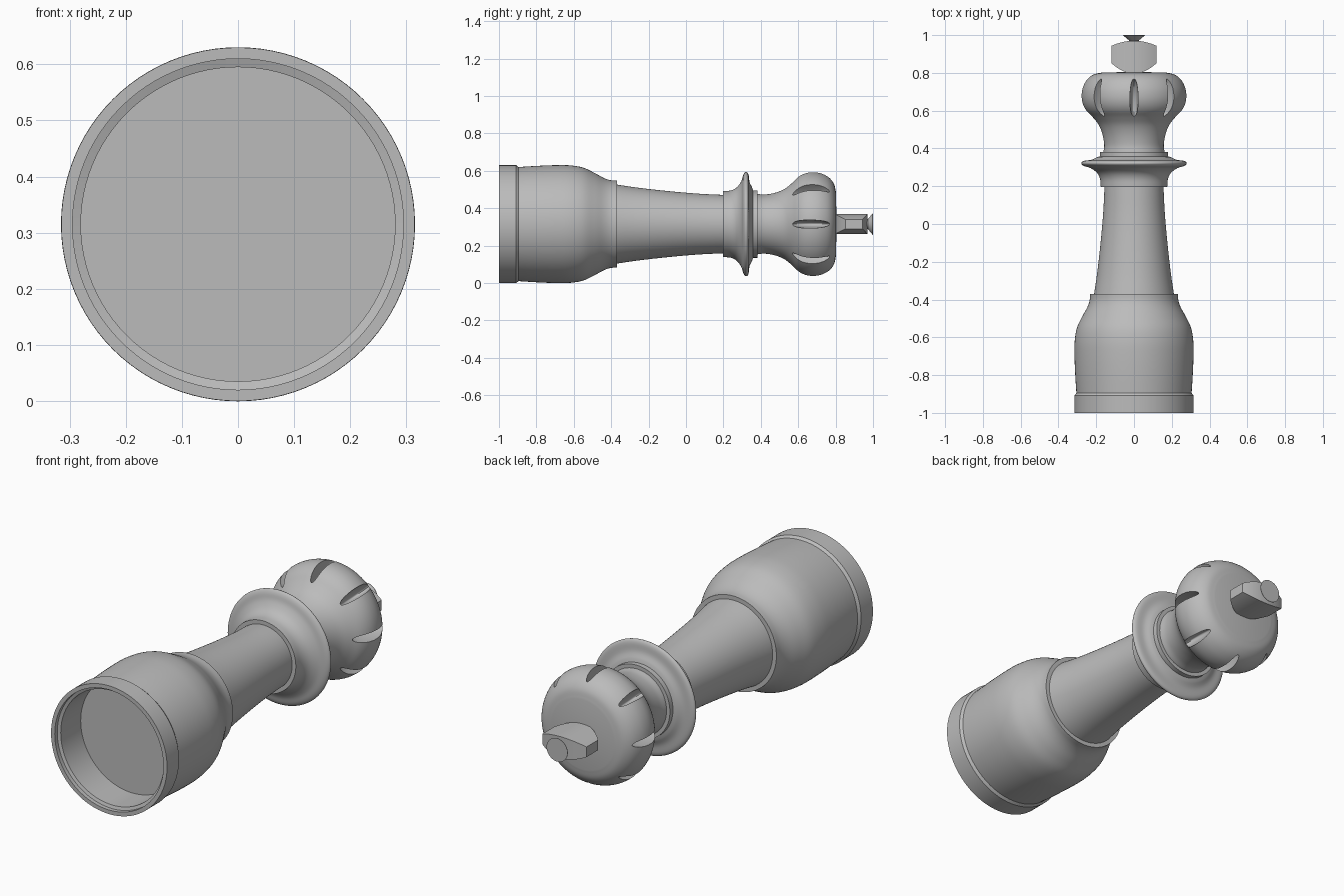
import bpy, bmesh, math
from mathutils import Vector, Matrix

if "Cube" in bpy.data.objects:
    bpy.data.objects.remove(bpy.data.objects["Cube"], do_unlink=True)

AXIS_Z = 0.315   # height of the lying piece's axis
SIDES = 96

grey = bpy.data.materials.new("plain grey")
grey.use_nodes = True
grey.diffuse_color = (0.5, 0.5, 0.5, 1)
grey.node_tree.nodes["Principled BSDF"].inputs["Base Color"].default_value = (0.5, 0.5, 0.5, 1)


def finish(name, bm):
    bmesh.ops.recalc_face_normals(bm, faces=bm.faces)
    mesh = bpy.data.meshes.new(name)
    bm.to_mesh(mesh)
    bm.free()
    mesh.materials.append(grey)
    obj = bpy.data.objects.new(name, mesh)
    obj.location.z = AXIS_Z
    bpy.context.collection.objects.link(obj)
    return obj


def activate(obj):
    bpy.ops.object.select_all(action='DESELECT')
    obj.select_set(True)
    bpy.context.view_layer.objects.active = obj


def smooth(obj, angle=30):
    activate(obj)
    bpy.ops.object.shade_smooth_by_angle(angle=math.radians(angle))


def curve(points, steps=5):
    """Smooth run through (radius, y) points."""
    p = [Vector(q) for q in points]
    p = [2 * p[0] - p[1]] + p + [2 * p[-1] - p[-2]]
    out = []
    for a, b, c, d in zip(p, p[1:], p[2:], p[3:]):
        for i in range(steps):
            t = i / steps
            out.append(0.5 * (2 * b + (c - a) * t + (2 * a - 5 * b + 4 * c - d) * t ** 2
                              + (3 * b - a - 3 * c + d) * t ** 3))
    return [tuple(v) for v in out] + [tuple(points[-1])]


def lathe(name, profile):
    bm = bmesh.new()
    verts = [bm.verts.new((r, y, 0)) for r, y in profile]
    edges = [bm.edges.new(pair) for pair in zip(verts, verts[1:])]
    bmesh.ops.spin(bm, geom=verts + edges, cent=(0, 0, 0), axis=(0, 1, 0),
                   angle=2 * math.pi, steps=SIDES, use_duplicate=False)
    bmesh.ops.remove_doubles(bm, verts=bm.verts, dist=0.0002)
    return finish(name, bm)


# Hollow foot and bulging lower body
foot = [(0, -0.82), (0.28, -0.82), (0.28, -0.975), (0.295, -0.98), (0.295, -1),
        (0.315, -1), (0.315, -0.908), (0.305, -0.895)]
bulge = curve([(0.305, -0.895), (0.311, -0.8), (0.315, -0.7), (0.314, -0.62), (0.302, -0.55),
               (0.274, -0.49), (0.247, -0.44), (0.235, -0.405), (0.232, -0.37)])
smooth(lathe("base_and_body", foot + bulge[1:] + [(0, -0.37)]))

# Tapering shaft
taper = curve([(0.212, -0.375), (0.195, -0.26), (0.177, -0.1), (0.163, 0.06), (0.156, 0.2)])
smooth(lathe("shaft", [(0, -0.375)] + taper + [(0, 0.2)]))

# Flared collar disc
flare = curve([(0.176, 0.197), (0.18, 0.24), (0.197, 0.272), (0.23, 0.296), (0.262, 0.306),
               (0.277, 0.316), (0.277, 0.327), (0.262, 0.335), (0.225, 0.34), (0.195, 0.354)], 4)
smooth(lathe("collar", [(0, 0.197)] + flare + [(0.18, 0.358), (0.18, 0.382), (0, 0.382)]), 40)

# Crown head with eight carved slots
bulb = curve([(0.162, 0.38), (0.158, 0.42), (0.167, 0.475), (0.187, 0.525), (0.218, 0.565),
              (0.252, 0.6), (0.271, 0.635), (0.278, 0.675), (0.272, 0.72), (0.25, 0.763),
              (0.215, 0.791), (0.17, 0.802)])
head = lathe("crown_head", [(0, 0.38)] + bulb + [(0, 0.805)])
cut = bmesh.new()
for i in range(8):
    place = (Matrix.Rotation(i * math.pi / 4, 4, 'Y') @ Matrix.Translation((0, 0.662, 0.265))
             @ Matrix.Diagonal((0.022, 0.11, 0.08, 1)))
    bmesh.ops.create_uvsphere(cut, u_segments=24, v_segments=16, radius=1, matrix=place)
cutter = finish("slot_cutter", cut)
cutter.hide_render = True
carve = head.modifiers.new("slots", 'BOOLEAN')
carve.operation = 'DIFFERENCE'
carve.solver = 'EXACT'
carve.object = cutter
activate(head)
bpy.ops.object.modifier_apply(modifier=carve.name)
bpy.data.objects.remove(cutter, do_unlink=True)
smooth(head)

# Lens-shaped top ornament: rectangular sections along x
bm = bmesh.new()
rings = []
COLUMNS = 16
for i in range(COLUMNS + 1):
    u = 2 * i / COLUMNS - 1
    low, high, half = 0.797 + 0.055 * u * u, 0.97 - 0.027 * u * u, 0.053 - 0.028 * u * u
    rings.append([bm.verts.new((0.12 * u, y, z)) for y, z in
                  ((low, -half), (high, -half), (high, half), (low, half))])
for a, b in zip(rings, rings[1:]):
    for k in range(4):
        n = (k + 1) % 4
        bm.faces.new((a[k], a[n], b[n], b[k]))
bm.faces.new(rings[0])
bm.faces.new(rings[-1])
smooth(finish("top_ornament", bm))

# Small flaring finial
smooth(lathe("finial", [(0, 0.955), (0.022, 0.955), (0.026, 0.972), (0.057, 0.998), (0.057, 1), (0, 1)]))
